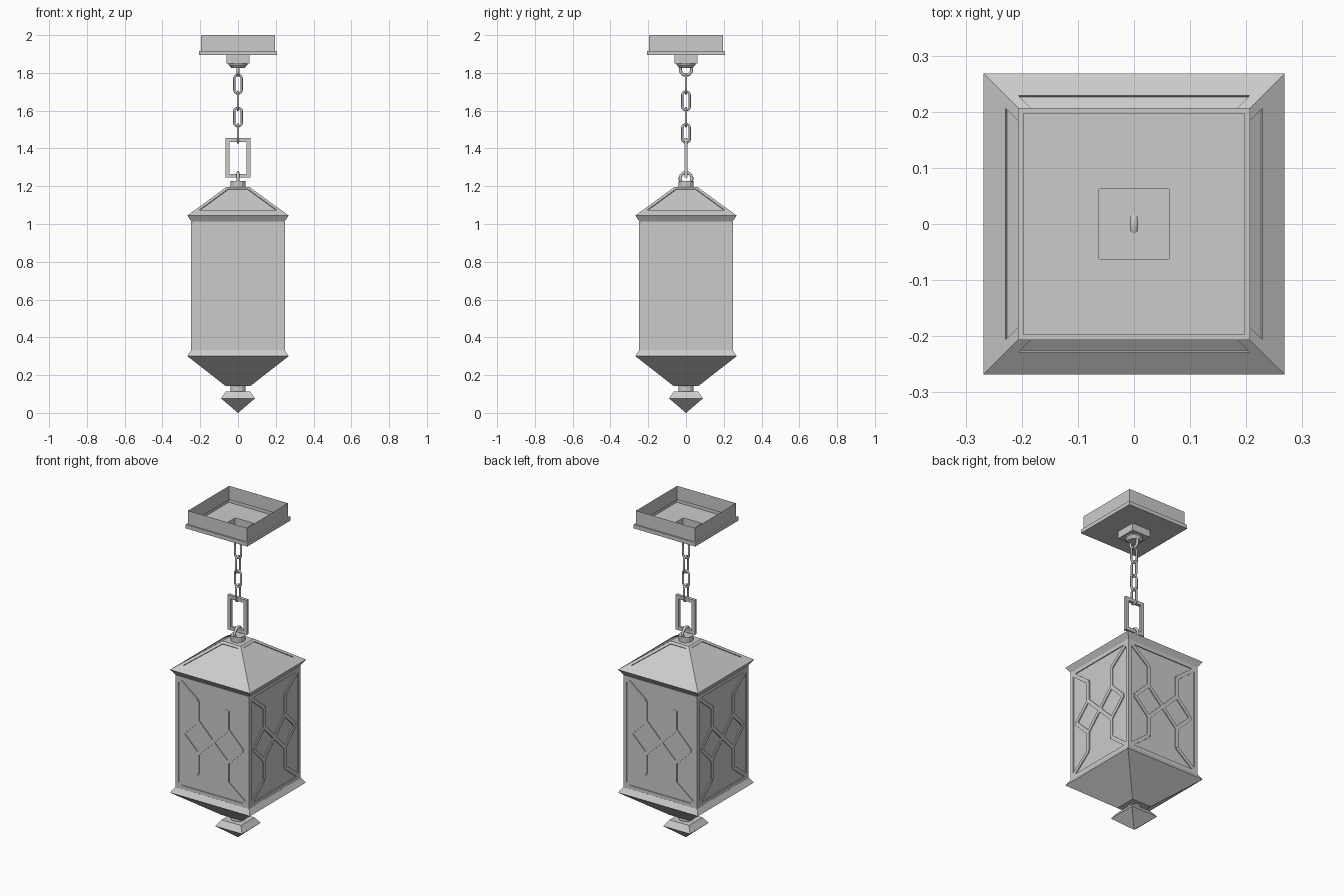
import bpy, bmesh, math
from mathutils import Matrix, Vector

if "Cube" in bpy.data.objects:
    bpy.data.objects.remove(bpy.data.objects["Cube"])


def finish(name, bm, smooth=False):
    bmesh.ops.recalc_face_normals(bm, faces=bm.faces)
    me = bpy.data.meshes.new(name)
    bm.to_mesh(me)
    bm.free()
    if smooth:
        for p in me.polygons:
            p.use_smooth = True
    ob = bpy.data.objects.new(name, me)
    bpy.context.collection.objects.link(ob)
    return ob


def loft(name, profile, sides=4, bottom=True, top=True):
    """Stack rings of (half width, z); four sides give a square section."""
    bm = bmesh.new()
    k, off = (math.sqrt(2), math.pi / 4) if sides == 4 else (1, 0)
    rings = [[bm.verts.new((h * k * math.cos(off + math.tau * i / sides),
                            h * k * math.sin(off + math.tau * i / sides), z))
              for i in range(sides)] for h, z in profile]
    for a, b in zip(rings, rings[1:]):
        for i in range(sides):
            j = (i + 1) % sides
            bm.faces.new((a[i], a[j], b[j], b[i]))
    if bottom:
        bm.faces.new(rings[-1])
    if top:
        bm.faces.new(rings[0])
    return finish(name, bm)


def tube(name, pts, radius):
    """Round wire following a closed loop of (side, z) points in the XZ plane."""
    bm = bmesh.new()
    n, m = len(pts), 8
    rings = []
    for i, p in enumerate(pts):
        t = (Vector(pts[(i + 1) % n]) - Vector(pts[i - 1])).normalized()
        ring = []
        for j in range(m):
            a = math.tau * j / m
            c, s = radius * math.cos(a), radius * math.sin(a)
            ring.append(bm.verts.new((p[0] + t.y * c, s, p[1] - t.x * c)))
        rings.append(ring)
    for i in range(n):
        a, b = rings[i], rings[(i + 1) % n]
        for j in range(m):
            k = (j + 1) % m
            bm.faces.new((a[j], a[k], b[k], b[j]))
    return finish(name, bm, True)


def link(name, z, r, straight, wire, turned):
    pts = []
    for i in range(18):
        a = math.tau * (i + 0.5) / 18
        pts.append((r * math.cos(a), z + r * math.sin(a) + (straight if i < 9 else -straight)))
    ob = tube(name, pts, wire)
    if turned:
        ob.rotation_euler.z = math.pi / 2


# Ceiling canopy: open shell with a flange and a square neck
loft("ceiling_canopy", [(.197, 2), (.197, 1.917), (.207, 1.917), (.207, 1.894),
                        (.062, 1.894), (.062, 1.85)], top=False)
loft("canopy_collar", [(.05, 1.851), (.05, 1.843), (.035, 1.826)], 12)

# Hanging loops and alternating chain links
link("canopy_loop", 1.818, .03, 0, .008, True)
for i, z in enumerate((1.74, 1.652, 1.566, 1.48)):
    link(f"chain_link_{i + 1}", z, .02, .029, .006, i % 2 == 1)
link("lantern_loop", 1.241, .031, 0, .008, True)

# Rectangular link
bm = bmesh.new()
outer, inner = [(-.065, 1.455), (.065, 1.455), (.065, 1.245), (-.065, 1.245)], \
               [(-.044, 1.434), (.044, 1.434), (.044, 1.266), (-.044, 1.266)]
rows = [[bm.verts.new((x, y, z)) for x, z in r]
        for r, y in ((outer, -.009), (outer, .009), (inner, .009), (inner, -.009))]
for a, b in zip(rows, rows[1:] + rows[:1]):
    for i in range(4):
        j = (i + 1) % 4
        bm.faces.new((a[i], a[j], b[j], b[i]))
finish("rectangular_link", bm)

loft("roof_cap", [(.04, 1.227), (.04, 1.19)], 12)

# Roof: four slopes, each with a shallow sunken trapezoid, and a flared eave
bm = bmesh.new()
H0, H1, Z0, Z1 = .268, .062, 1.045, 1.195


def slope_point(t, gap, depth):
    h = H0 + (H1 - H0) * t
    n = Vector((0, -(Z1 - Z0), H0 - H1)).normalized()
    return [Vector((s * (h - gap), -h, Z0 + (Z1 - Z0) * t)) - n * depth for s in (-1, 1)]


def slope_quad(t0, t1, gap, depth):
    a, b = slope_point(t0, gap, depth)
    d, c = slope_point(t1, gap, depth)
    return [a, b, c, d]


for k in range(4):
    rot = Matrix.Rotation(k * math.pi / 2, 3, 'Z')
    quads = [[bm.verts.new(rot @ p) for p in slope_quad(*q)] for q in
             ((0, 1, 0, 0), (.19, .94, .023, 0), (.19, .94, .023, .005))]
    for a, b in zip(quads, quads[1:]):
        for i in range(4):
            j = (i + 1) % 4
            bm.faces.new((a[i], a[j], b[j], b[i]))
    bm.faces.new(quads[2])
    e = [bm.verts.new(rot @ Vector((s * .246, -.246, 1.012))) for s in (-1, 1)]
    bm.faces.new((e[0], e[1], quads[0][1], quads[0][0]))
bmesh.ops.remove_doubles(bm, verts=bm.verts, dist=1e-5)
bmesh.ops.holes_fill(bm, edges=[e for e in bm.edges if e.is_boundary], sides=4)
finish("roof", bm)

# Lantern body: glass box and low raised tracery on each side
loft("glass_body", [(.242, 1.02), (.242, .32)])
ZC, F = .671, .236
strips = [((-F, -.34), (-F, .34)), ((F, -.34), (F, .34)),
          ((-F, .329), (F, .329)), ((-F, -.329), (F, -.329)),
          ((-.10, .10), (.10, -.10)), ((-.10, -.10), (.10, .10))]
for sx in (-1, 1):
    for sz in (-1, 1):
        strips += [((sx * .10, sz * .10), (sx * .10, sz * .22)),
                   ((sx * .10, sz * .10), (sx * .20, 0)),
                   ((sx * .10, sz * .22), (sx * .225, sz * .318))]
for k, side in enumerate(("front", "right", "back", "left")):
    bm = bmesh.new()
    for a, b in strips:
        d = Vector(b) - Vector(a)
        mat = (Matrix.Rotation(k * math.pi / 2, 4, 'Z')
               @ Matrix.Translation(((a[0] + b[0]) / 2, -.243, ZC + (a[1] + b[1]) / 2))
               @ Matrix.Rotation(-math.atan2(d.y, d.x), 4, 'Y')
               @ Matrix.Diagonal((d.length, .009, .022, 1)))
        bmesh.ops.create_cube(bm, size=1, matrix=mat)
    finish(f"{side}_tracery", bm)

# Base taper, turned neck and pointed finial
loft("base", [(.248, .332), (.268, .30), (.065, .142)])
loft("finial_neck", [(.04, .15), (.04, .105)], 12)
loft("finial", [(.065, .112), (.09, .077), (.0005, 0)])
